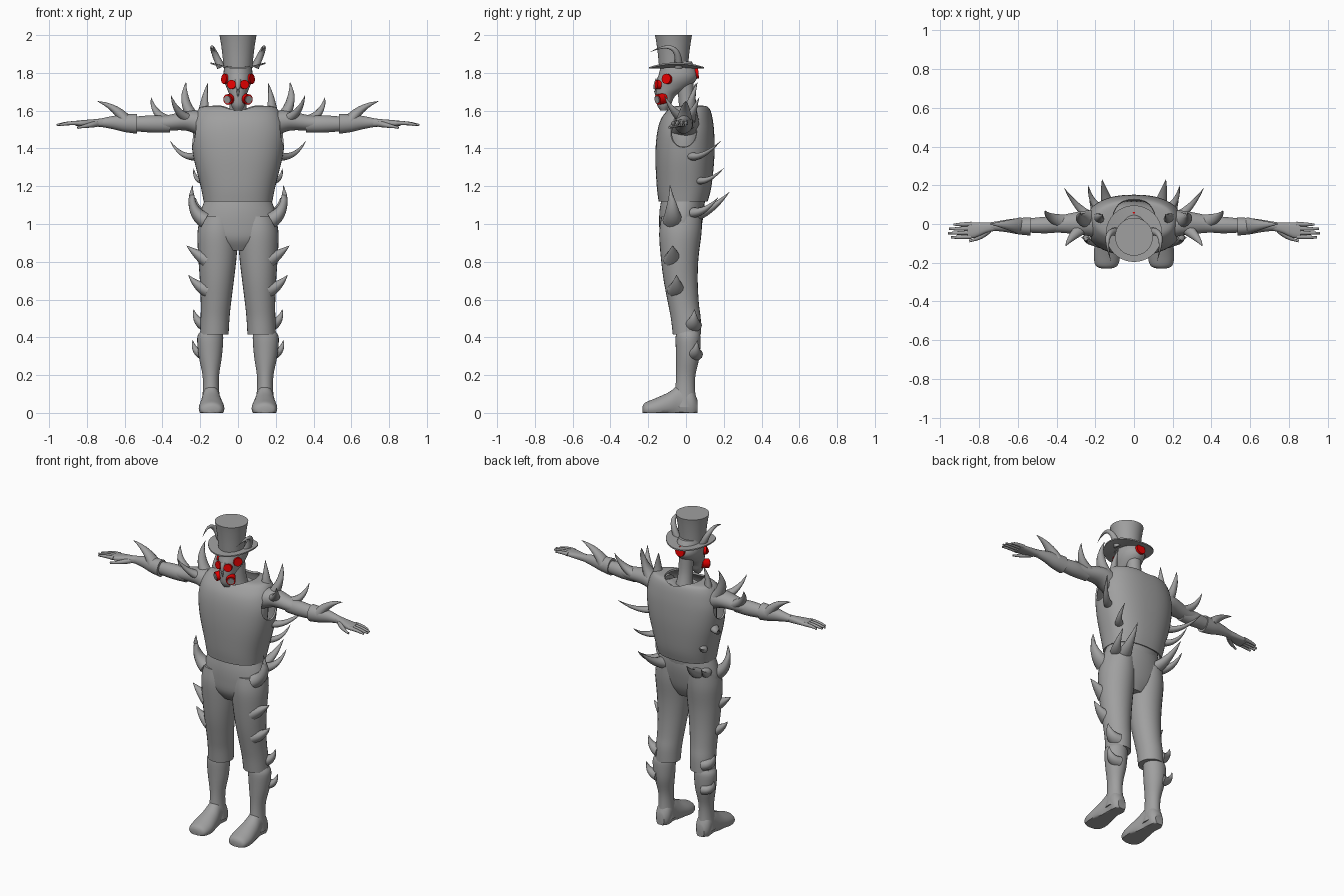
import bpy, bmesh, math
from mathutils import Vector

if "Cube" in bpy.data.objects:
    bpy.data.objects.remove(bpy.data.objects["Cube"])


def material(name, rgb):
    m = bpy.data.materials.new(name)
    m.use_nodes = True
    m.diffuse_color = (*rgb, 1)
    m.node_tree.nodes["Principled BSDF"].inputs["Base Color"].default_value = (*rgb, 1)
    return m


GREY = material("plain grey", (0.35, 0.35, 0.35))
RED = material("lens red", (0.8, 0.0, 0.0))
SIDES = (("left_", 1), ("right_", -1))


def finish(name, bm, mat=GREY, angle=40):
    bmesh.ops.recalc_face_normals(bm, faces=bm.faces)
    me = bpy.data.meshes.new(name)
    bm.to_mesh(me)
    bm.free()
    me.materials.append(mat)
    ob = bpy.data.objects.new(name, me)
    bpy.context.collection.objects.link(ob)
    bpy.ops.object.select_all(action='DESELECT')
    ob.select_set(True)
    bpy.context.view_layer.objects.active = ob
    bpy.ops.object.shade_smooth_by_angle(angle=math.radians(angle))
    return ob


def skin(rings, caps=True):
    bm = bmesh.new()
    loops = [[bm.verts.new(p) for p in ring] for ring in rings]
    for a, b in zip(loops, loops[1:]):
        for i in range(len(a)):
            j = (i + 1) % len(a)
            bm.faces.new((a[i], a[j], b[j], b[i]))
    if caps:
        bm.faces.new(loops[0])
        bm.faces.new(loops[-1])
    return bm


def smooth_rows(rows, sub):
    """Catmull-Rom between stations."""
    out = []
    for i in range(len(rows) - 1):
        p = [rows[max(i - 1, 0)], rows[i], rows[i + 1], rows[min(i + 2, len(rows) - 1)]]
        for k in range(sub):
            t = k / sub
            out.append([b + t / 2 * (c - a + t * (2*a - 5*b + 4*c - d + t * (3*(b - c) + d - a)))
                        for a, b, c, d in zip(*p)])
    return out + [list(rows[-1])]


def loft(name, axis, rows, side=1, sub=4, n=28, caps=True, power=1.0, floor=None, mat=GREY):
    """Oval rings along an axis; each row is position, low/high, low/high of the other two axes."""
    others = [i for i in range(3) if i != axis]
    rings = []
    for t, a0, a1, b0, b1 in smooth_rows(rows, sub):
        ring = []
        for i in range(n):
            c, s = (math.copysign(abs(f) ** power, f) for f in
                    (math.cos(math.tau * i / n), math.sin(math.tau * i / n)))
            p = [0, 0, 0]
            p[axis] = t
            p[others[0]] = (a0 + a1) / 2 + (a1 - a0) / 2 * c
            p[others[1]] = (b0 + b1) / 2 + (b1 - b0) / 2 * s
            p[0] *= side
            if floor is not None:
                p[2] = max(p[2], floor)
            ring.append(p)
        rings.append(ring)
    return finish(name, skin(rings, caps), mat)


def horn(name, base, ctrl, tip, r, side=1, flat=1.0, end=0.02, steps=10, n=12, fall=0.85):
    """Tapered curved sweep from base to tip."""
    a, c, b = (Vector((p[0] * side, p[1], p[2])) for p in (base, ctrl, tip))
    rings = []
    for k in range(steps + 1):
        t = k / steps
        p = a * (1 - t)**2 + c * 2 * t * (1 - t) + b * t * t
        q = ((c - a) * (1 - t) + (b - c) * t).to_track_quat('Z', 'Y')
        w = r * max((1 - t)**fall, end)
        rings.append([p + q @ Vector((w * math.cos(math.tau * i / n),
                                      w * flat * math.sin(math.tau * i / n), 0)) for i in range(n)])
    return finish(name, skin(rings))


def disc(name, at, facing, r, depth, mat=RED, r2=None):
    bm = bmesh.new()
    bmesh.ops.create_cone(bm, cap_ends=True, segments=20, radius1=r,
                          radius2=r2 or r, depth=depth)
    q = Vector(facing).to_track_quat('Z', 'Y')
    for v in bm.verts:
        v.co = q @ v.co + Vector(at)
    return finish(name, bm, mat)


def cut(target, centre, size):
    """Subtract an ellipsoid."""
    bm = bmesh.new()
    bmesh.ops.create_uvsphere(bm, u_segments=32, v_segments=16, radius=1)
    for v in bm.verts:
        v.co = Vector(centre) + Vector([a * b for a, b in zip(v.co, size)])
    tool = finish("cutter", bm)
    tool.hide_render = True
    mod = target.modifiers.new("opening", 'BOOLEAN')
    mod.operation, mod.object, mod.solver = 'DIFFERENCE', tool, 'EXACT'
    bpy.context.view_layer.objects.active = target
    bpy.ops.object.modifier_apply(modifier=mod.name)
    bpy.data.objects.remove(tool)


# Torso under the vest, then the vest as a thin shell with arm and neck openings
loft("torso", 2, [(1.05, -.16, .16, -.12, .09), (1.2, -.17, .17, -.13, .11), (1.4, -.2, .2, -.13, .12),
                  (1.52, -.19, .19, -.10, .11), (1.58, -.1, .1, -.06, .09)])
vest = loft("vest", 2, [(1.12, -.182, .182, -.145, .115), (1.2, -.198, .198, -.155, .135),
                        (1.35, -.235, .235, -.162, .15), (1.47, -.25, .25, -.155, .15),
                        (1.55, -.238, .238, -.135, .142), (1.6, -.215, .215, -.1, .13),
                        (1.622, -.185, .185, -.07, .115), (1.627, -.1, .1, -.04, .1)],
            n=48, power=.85, caps=False)
shell = vest.modifiers.new("thickness", 'SOLIDIFY')
shell.thickness, shell.offset = .01, -1
bpy.ops.object.modifier_apply(modifier=shell.name)
cut(vest, (0, .015, 1.64), (.115, .125, .085))
for s in (1, -1):
    cut(vest, (s * .25, -.015, 1.49), (.055, .075, .085))
bpy.ops.object.select_all(action='DESELECT')
vest.select_set(True)
bpy.ops.object.shade_smooth_by_angle(angle=math.radians(40))

# Neck, head and breathing mask
loft("neck", 2, [(1.5, -.07, .07, -.04, .09), (1.58, -.05, .05, -.035, .065),
                 (1.66, -.043, .043, -.04, .045), (1.76, -.045, .045, -.05, .04)])
loft("head", 2, [(1.6, -.02, .02, -.135, -.1), (1.63, -.036, .036, -.153, -.08),
                 (1.68, -.045, .045, -.158, -.055), (1.72, -.06, .06, -.158, .01),
                 (1.76, -.074, .074, -.155, .052), (1.8, -.077, .077, -.142, .06),
                 (1.86, -.066, .066, -.13, .03)])
horn("nose_ridge", (0, -.145, 1.76), (0, -.175, 1.72), (0, -.15, 1.66), .018)
disc("rear_lens", (0, .055, 1.8), (0, 1, .1), .031, .022)
for w, s in SIDES:
    disc(w + "eye_lens", (s * .032, -.147, 1.738), (s * .35, -1, .1), .024, .022)
    disc(w + "temple_lens", (s * .066, -.1, 1.768), (s, -.6, .1), .027, .022)
    disc(w + "filter", (s * .042, -.132, 1.662), (s * .55, -.8, -.15), .028, .045)
    disc(w + "filter_cap", (s * .054, -.15, 1.659), (s * .55, -.8, -.15), .02, .012, GREY)

# Top hat with brim turned up at the sides
loft("hat_crown", 2, [(z, -r, r, -.066 - r, -.066 + r) for z, r in
                      ((1.825, .076), (1.9, .083), (1.96, .091), (2.0, .098))], n=40)
brim = loft("hat_brim", 2, [(z, -r, r, -.05 - r, -.05 + r) for z, r in
                            ((1.823, .02), (1.822, .08), (1.822, .146), (1.83, .146), (1.831, .08),
                             (1.83, .02))], sub=1, n=40)
for v in brim.data.vertices:
    v.co.z += 1.2 * v.co.x**2
for w, s in SIDES:
    horn(w + "hat_horn", (.09, -.04, 1.83), (.165, -.03, 1.99), (.12, -.19, 1.91), .022, s, steps=18)

# Trousers
loft("trouser_hips", 2, [(.86, -.09, .09, -.10, .035), (.92, -.19, .19, -.135, .065),
                         (1.0, -.208, .208, -.142, .085), (1.07, -.196, .196, -.14, .095),
                         (1.13, -.175, .175, -.13, .095)], n=40)
for w, s in SIDES:
    loft(w + "trouser_leg", 2, [(1.04, .01, .2, -.13, .085), (.95, .0, .215, -.142, .082),
                                (.82, .008, .21, -.133, .066), (.7, .022, .202, -.118, .062),
                                (.58, .037, .197, -.095, .068), (.5, .045, .198, -.08, .078),
                                (.415, .05, .2, -.07, .08)], s)
    # Boots
    loft(w + "boot_shaft", 2, [(.43, .082, .2, -.05, .07), (.395, .078, .216, -.055, .077),
                               (.3, .085, .208, -.053, .072), (.2, .1, .188, -.052, .05),
                               (.12, .1, .186, -.058, .048), (.03, .09, .195, -.07, .058)], s)
    loft(w + "boot_foot", 1, [(-.23, .12, .165, -.005, .035), (-.215, .085, .198, -.02, .055),
                              (-.16, .072, .208, -.03, .078), (-.09, .082, .2, -.03, .11),
                              (-.03, .095, .19, -.03, .15), (.03, .095, .19, -.03, .13),
                              (.06, .115, .17, -.01, .07)], s, floor=0)

# Arms, sleeves, bracers and hands
for w, s in SIDES:
    loft(w + "upper_arm", 0, [(.14, -.09, .07, 1.45, 1.58), (.22, -.065, .07, 1.475, 1.6),
                              (.28, -.055, .065, 1.495, 1.597), (.38, -.045, .045, 1.495, 1.575),
                              (.46, -.045, .035, 1.495, 1.57)], s)
    loft(w + "forearm", 0, [(.36, -.04, .035, 1.485, 1.57), (.45, -.048, .038, 1.484, 1.575),
                            (.53, -.045, .03, 1.49, 1.57), (.57, -.04, .025, 1.495, 1.565)], s)
    loft(w + "bracer", 0, [(.535, -.06, .035, 1.478, 1.583), (.6, -.053, .03, 1.487, 1.58),
                           (.66, -.042, .022, 1.502, 1.572), (.72, -.035, .012, 1.513, 1.56),
                           (.74, -.034, .01, 1.515, 1.557)], s)
    loft(w + "palm", 0, [(.7, -.032, .01, 1.515, 1.558), (.76, -.045, .008, 1.515, 1.555),
                         (.82, -.07, .008, 1.516, 1.55), (.86, -.075, .006, 1.519, 1.546)], s, power=.8)
    for i, length in enumerate((.945, .96, .955, .93)):
        y = -.066 + i * .022
        horn(f"{w}finger_{i + 1}", (.84, y, 1.534), (.9, y - .003, 1.536), (length, y - .003, 1.524),
             .012, s, end=.5, fall=.3)
    horn(w + "thumb", (.75, -.03, 1.53), (.79, -.075, 1.522), (.85, -.088, 1.51), .017, s, end=.4, fall=.5)

# Curved spikes: base, bend point, tip, radius
SPIKES = {
    "collar_spike": ((.18, .03, 1.6), (.18, .03, 1.67), (.16, .05, 1.745), .032),
    "shoulder_spike": ((.235, .02, 1.56), (.3, .02, 1.65), (.275, .06, 1.75), .045),
    "front_arm_spike": ((.27, -.02, 1.56), (.33, -.07, 1.59), (.354, -.115, 1.68), .035),
    "rear_arm_spike": ((.36, .01, 1.54), (.45, .03, 1.58), (.46, .07, 1.67), .04),
    "forearm_spike": ((.59, -.01, 1.54), (.64, -.005, 1.62), (.745, .0, 1.65), .045),
    "rib_spike": ((.2, .02, 1.365), (.29, .07, 1.33), (.36, .185, 1.44), .032),
    "waist_spike": ((.17, .07, 1.23), (.23, .12, 1.22), (.235, .2, 1.295), .026),
    "hip_spike": ((.175, -.07, 1.02), (.265, -.07, 1.07), (.24, -.085, 1.205), .055),
    "rear_hip_spike": ((.12, .05, 1.05), (.15, .14, 1.07), (.165, .23, 1.17), .045),
    "outer_hip_spike": ((.17, .04, 1.06), (.22, .1, 1.06), (.225, .17, 1.14), .035),
    "thigh_thorn": ((.165, -.07, .81), (.22, -.07, .84), (.272, -.07, .885), .052),
    "knee_thorn": ((.16, -.05, .65), (.22, -.05, .67), (.262, -.05, .73), .052),
    "calf_thorn": ((.165, .035, .465), (.225, .04, .475), (.235, .045, .548), .05),
    "boot_thorn": ((.165, .045, .31), (.235, .05, .31), (.24, .06, .385), .045),
}
for w, s in SIDES:
    for name, (base, bend, tip, r) in SPIKES.items():
        horn(w + name, base, bend, tip, r, s, flat=.8)
